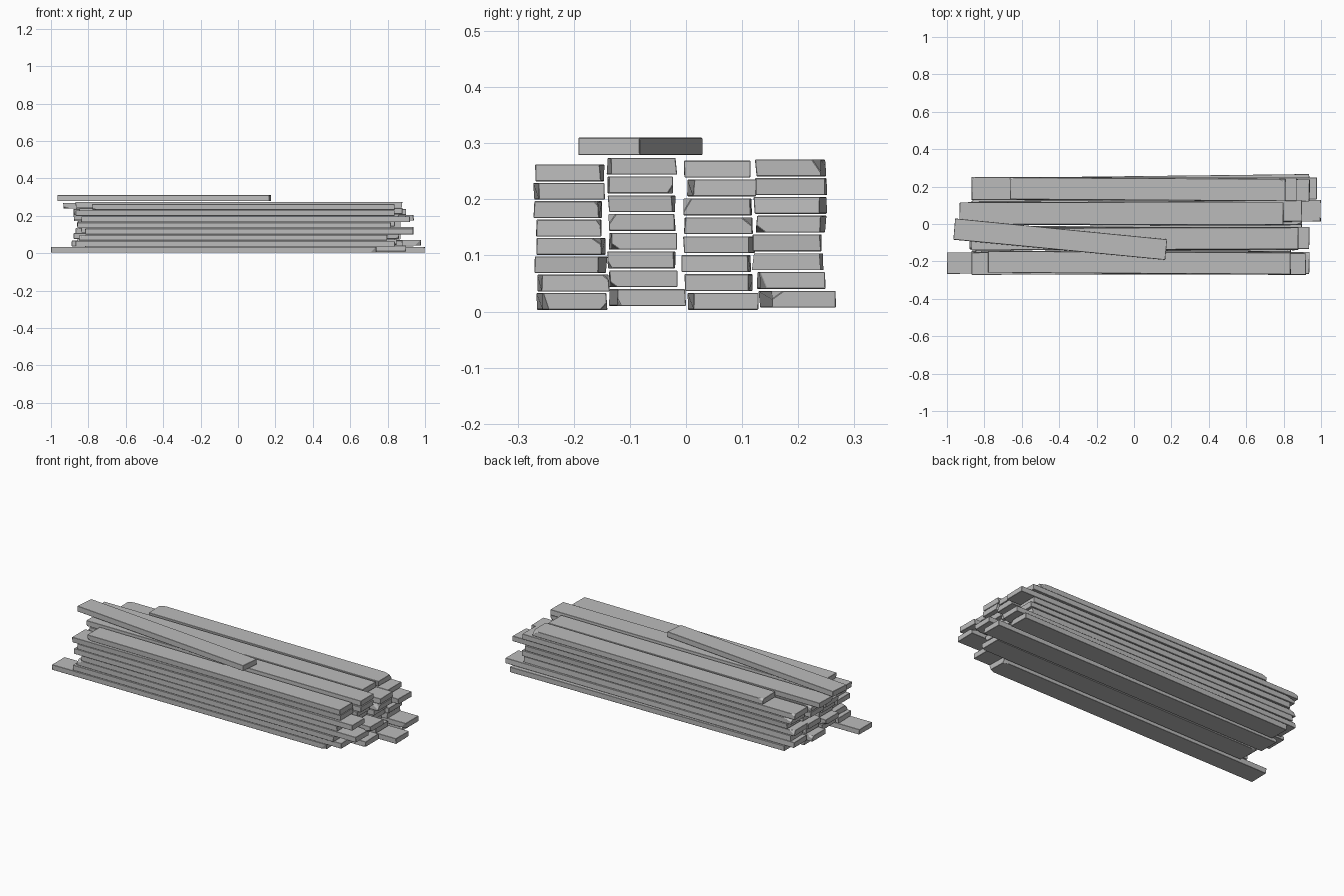
import bpy, bmesh, math, random
from mathutils import Vector

random.seed(7)
cube = bpy.data.objects.get("Cube")
if cube:
    bpy.data.objects.remove(cube, do_unlink=True)

grey = bpy.data.materials.new("weathered grey")
grey.use_nodes = True
COLOUR = (0.5, 0.5, 0.5, 1)
grey.diffuse_color = COLOUR
grey.node_tree.nodes["Principled BSDF"].inputs["Base Color"].default_value = COLOUR


def cut_corner(bm, point, normal):
    """Chip away everything beyond a plane and close the cut."""
    res = bmesh.ops.bisect_plane(bm, geom=bm.verts[:] + bm.edges[:] + bm.faces[:],
                                 plane_co=point, plane_no=normal, clear_outer=True)
    edges = [e for e in res["geom_cut"] if isinstance(e, bmesh.types.BMEdge)]
    if edges:
        bmesh.ops.contextual_create(bm, geom=edges)


def plank(name, left, right, z, width, thick, chips=1, skew=0.004):
    """A rough board between two end points (x, y), with bottom at z."""
    a, b = Vector((*left, z + thick / 2)), Vector((*right, z + thick / 2))
    length = (b - a).length
    bm = bmesh.new()
    bmesh.ops.create_cube(bm, size=1)
    for v in bm.verts:
        v.co.x *= length
        v.co.y *= width
        v.co.z *= thick
        # slightly uneven saw cuts
        v.co.x -= math.copysign(random.uniform(0, skew), v.co.x)
        v.co.y += random.uniform(-0.002, 0.002)
    # broken corners at the ends
    for i in range(chips):
        sx, sy, sz = (random.choice((-1, 1)) for _ in range(3))
        corner = Vector((sx * length / 2, sy * width / 2, sz * thick / 2))
        normal = Vector((sx * 0.4, sy, sz * random.uniform(0.3, 1.5))).normalized()
        cut_corner(bm, corner - normal * random.uniform(0.006, 0.012), normal)
    # lightly worn edges
    bmesh.ops.bevel(bm, geom=bm.edges[:], offset=0.0012, segments=1,
                    affect='EDGES', clamp_overlap=True)
    bmesh.ops.recalc_face_normals(bm, faces=bm.faces[:])
    mesh = bpy.data.meshes.new(name)
    bm.to_mesh(mesh)
    bm.free()
    mesh.materials.append(grey)
    obj = bpy.data.objects.new(name, mesh)
    obj.location = (a + b) / 2
    obj.rotation_euler.z = math.atan2(b.y - a.y, b.x - a.x)
    bpy.context.collection.objects.link(obj)
    return obj


# Each stack: lowest z, top z, then per row the left end, right end and y centre
stacks = {
    "front": (0.003, 0.262,
              [-1.0, -.87, -.85, -.82, -.86, -.84, -.87, -.78],
              [.74, .84, .80, .94, .82, .92, .84, .84],
              [-.198, -.197, -.212, -.208, -.209, -.213, -.203, -.211]),
    "front_middle": (0.010, 0.274,
                     [-.82, -.86, -.88, -.84, -.86, -.88, -.85, -.87],
                     [.90, .85, .86, .94, .84, .86, .88, .88],
                     [-.062, -.075, -.081, -.075, -.079, -.081, -.079, -.076]),
    "back_middle": (0.003, 0.269,
                    [-.84, -.89, -.85, -.87, -.83, -.88, -.88, -.935],
                    [1.0, .88, .84, .86, .87, .90, .90, .80],
                    [.072, .055, .050, .055, .058, .055, .070, .055]),
    "back": (0.007, 0.271,
             [-.80, -.86, -.84, -.86, -.82, -.85, -.87, -.665],
             [.94, .98, .87, .88, .86, .94, .87, .81],
             [.211, .190, .179, .180, .183, .180, .185, .182]),
}
THICK = 0.030
for name, (low, high, lefts, rights, ys) in stacks.items():
    pitch = (high - low - THICK) / 7
    mean_y = sum(ys) / 8
    for row, (x0, x1, y) in enumerate(zip(lefts, rights, ys)):
        left_y = mean_y + random.uniform(-0.008, 0.008)
        plank(f"{name}_plank_{row + 1}", (x0, left_y), (x1, y), low + row * pitch,
              random.uniform(0.114, 0.122), THICK, chips=random.choice((1, 1, 2)))

# Loose short board lying askew on top
plank("loose_top_plank", (-0.962, -0.028), (0.173, -0.137), 0.279, 0.113, 0.031,
      chips=0, skew=0.002)
